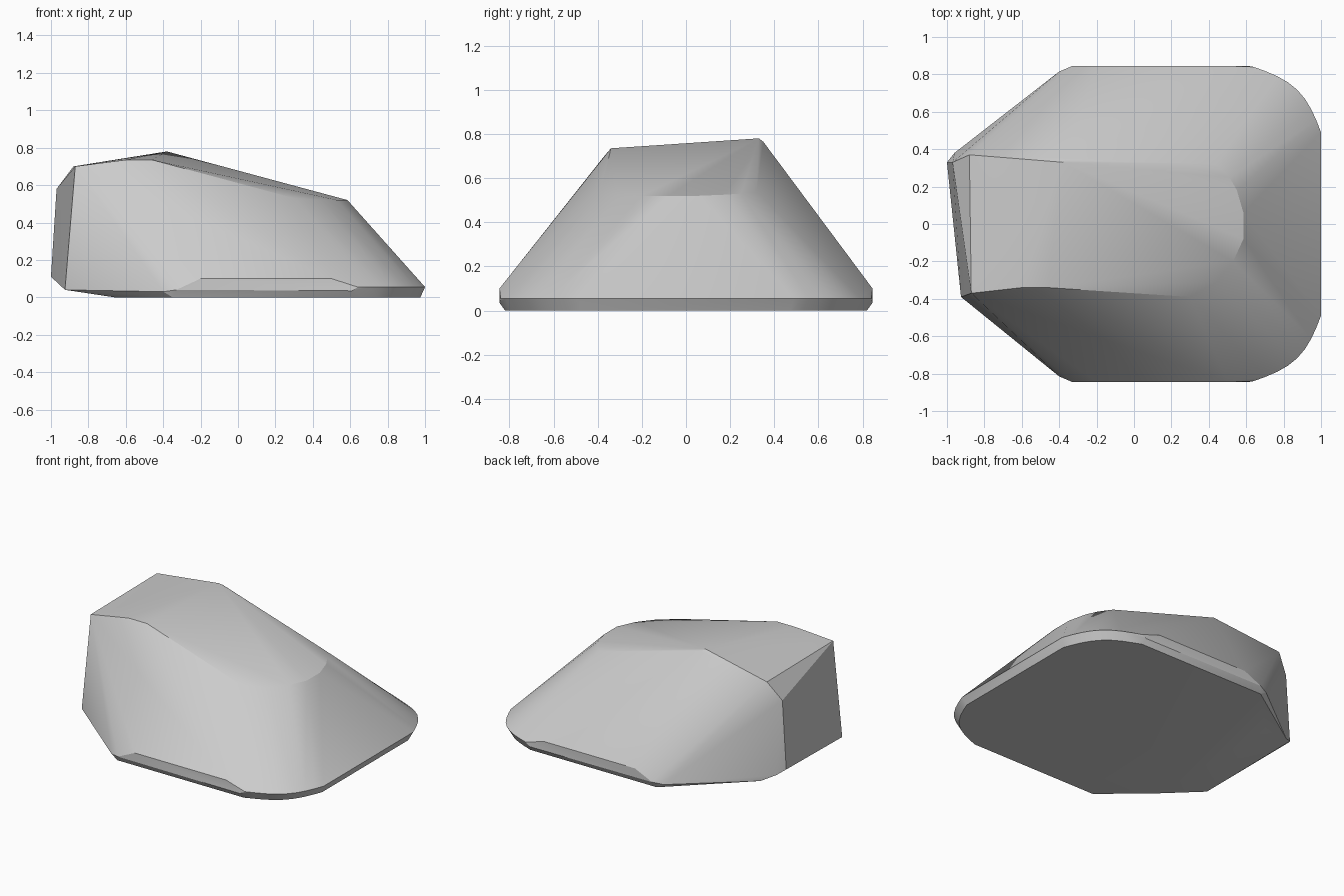
import bpy, bmesh, math

cube = bpy.data.objects.get("Cube")
if cube:
    bpy.data.objects.remove(cube)

# Stone colour
mat = bpy.data.materials.new("stone grey")
colour = (0.6, 0.6, 0.6, 1)
mat.diffuse_color = colour
mat.use_nodes = True
mat.node_tree.nodes["Principled BSDF"].inputs["Base Color"].default_value = colour

# Crown: the high end and sloping roof corners
points = [
    (-0.38, 0.33, 0.78), (-0.36, 0.35, 0.765), (-0.46, -0.34, 0.735),
    (-0.6, -0.34, 0.735), (-0.87, -0.37, 0.70), (-0.88, 0.37, 0.70),
]
# Rounded lip where the roof meets the nose
points += [
    (0.44, 0.32, 0.54), (0.51, 0.25, 0.53), (0.55, 0.18, 0.525),
    (0.585, 0.06, 0.52), (0.585, -0.08, 0.52), (0.53, -0.2, 0.52),
    (0.44, -0.31, 0.52), (0.3, -0.39, 0.53),
]
# Broken end
points += [
    (-0.97, 0.33, 0.58), (-1.0, 0.33, 0.11), (-0.96, 0.38, 0.08),
    (-0.88, 0.44, 0.04), (-0.925, -0.39, 0.04), (-0.66, 0.5, 0), (-0.66, -0.55, 0),
]
# Base rim, alike on both sides
for s in (-1, 1):
    points += [(-0.2, s * 0.845, 0.1), (0.5, s * 0.845, 0.1),
               (-0.33, s * 0.845, 0.04), (-0.4, s * 0.815, 0.03),
               (-0.35, s * 0.82, 0), (0.62, s * 0.82, 0), (0.61, s * 0.845, 0.035)]
    # Curved nose corner, with its chamfered foot
    for i in range(9):
        t = i / 8
        bulge = 0.075 * math.sin(math.pi * t)
        x, y = 0.64 + 0.36 * t + bulge * 0.7, 0.84 - 0.35 * t + bulge * 0.7
        points.append((min(x, 1), s * y, 0.055))
        points.append((min(x, 1) - 0.025, s * (y - 0.02), 0))

# Wrap the corners in one tight skin
bm = bmesh.new()
for p in points:
    bm.verts.new(p)
hull = bmesh.ops.convex_hull(bm, input=bm.verts)
spare = {g for g in hull["geom_interior"] + hull["geom_unused"] if isinstance(g, bmesh.types.BMVert)}
bmesh.ops.delete(bm, geom=list(spare), context="VERTS")
bmesh.ops.dissolve_limit(bm, angle_limit=math.radians(1), verts=bm.verts, edges=bm.edges)
bmesh.ops.recalc_face_normals(bm, faces=bm.faces)
mesh = bpy.data.meshes.new("rock")
bm.to_mesh(mesh)
bm.free()
mesh.materials.append(mat)
rock = bpy.data.objects.new("rock", mesh)
bpy.context.collection.objects.link(rock)

# Soft curved corners, sharp creases
bpy.ops.object.select_all(action="DESELECT")
rock.select_set(True)
bpy.context.view_layer.objects.active = rock
bpy.ops.object.shade_smooth_by_angle(angle=math.radians(22))
